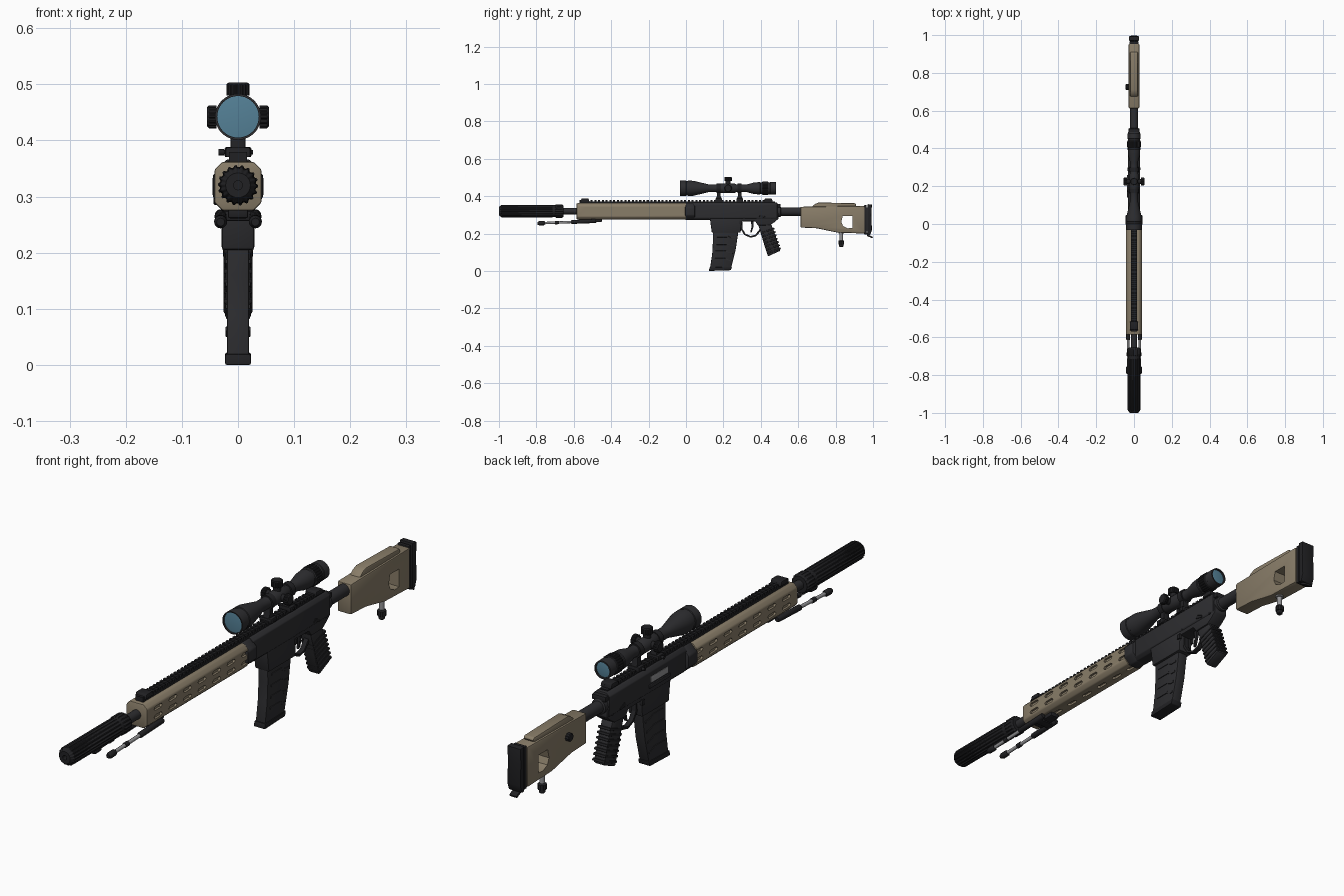
import bpy, bmesh, math
from mathutils import Vector, Matrix


def material(name, rgb):
    m = bpy.data.materials.new(name)
    m.diffuse_color = (*rgb, 1)
    return m


DARK = material("dark_polymer", (0.026, 0.026, 0.029))
BLACK = material("black_metal", (0.015, 0.015, 0.017))
TAN = material("tan_coating", (0.25, 0.205, 0.14))
STEEL = material("steel", (0.3, 0.3, 0.31))
GLASS = material("lens_glass", (0.09, 0.22, 0.31))


def smooth(o):
    bpy.ops.object.select_all(action='DESELECT')
    o.select_set(True)
    bpy.context.view_layer.objects.active = o
    bpy.ops.object.shade_smooth_by_angle(angle=math.radians(35))


def finish(name, bm, mat, bevel=0.0, segs=2):
    bmesh.ops.recalc_face_normals(bm, faces=bm.faces)
    if bevel:
        edges = [e for e in bm.edges if e.calc_face_angle(0) > math.radians(30)]
        bmesh.ops.bevel(bm, geom=edges, offset=bevel, segments=segs, profile=0.5,
                        affect='EDGES', clamp_overlap=True)
    me = bpy.data.meshes.new(name)
    bm.to_mesh(me)
    bm.free()
    me.materials.append(mat)
    o = bpy.data.objects.new(name, me)
    bpy.context.collection.objects.link(o)
    smooth(o)
    return o


def add_prism(bm, pts, a, b, axis='x'):
    place = {'x': lambda t, u, v: (t, u, v), 'y': lambda t, u, v: (u, t, v),
             'z': lambda t, u, v: (u, v, t)}[axis]
    lo, hi = ([bm.verts.new(place(t, u, v)) for u, v in pts] for t in (a, b))
    bm.faces.new(lo)
    bm.faces.new(hi[::-1])
    for i in range(len(pts)):
        j = (i + 1) % len(pts)
        bm.faces.new((lo[i], lo[j], hi[j], hi[i]))


def prism(name, pts, a, b, mat, axis='x', bevel=0.0, segs=2):
    bm = bmesh.new()
    add_prism(bm, pts, a, b, axis)
    return finish(name, bm, mat, bevel, segs)


def rect(u0, u1, v0, v1):
    return [(u0, v0), (u1, v0), (u1, v1), (u0, v1)]


def octagon(w, z0, z1, c):
    return [(-w, z0 + c), (-w + c, z0), (w - c, z0), (w, z0 + c),
            (w, z1 - c), (w - c, z1), (-w + c, z1), (-w, z1 - c)]


def lathe(name, origin, direction, prof, mat, n=32, flutes=0, depth=0.1):
    """Revolve (distance, radius[, fluted]) rows about a direction."""
    rot = Matrix.Translation(origin) @ Vector(direction).to_track_quat('Z', 'Y').to_matrix().to_4x4()
    n = flutes * 4 if flutes else n
    bm = bmesh.new()
    rings = []
    for t, r, *f in prof:
        ring = []
        for i in range(n):
            a = 2 * math.pi * i / n
            q = r * (1 - depth) if f and i % 4 > 1 else r
            ring.append(bm.verts.new(rot @ Vector((q * math.cos(a), q * math.sin(a), t))))
        rings.append(ring)
    for p, q in zip(rings, rings[1:]):
        for i in range(n):
            bm.faces.new((p[i], p[(i + 1) % n], q[(i + 1) % n], q[i]))
    bm.faces.new(rings[0])
    bm.faces.new(rings[-1])
    return finish(name, bm, mat)


def cut(target, cutter_bm):
    cutter = finish("cutter", cutter_bm, target.data.materials[0])
    cutter.hide_render = True
    mod = target.modifiers.new("cut", 'BOOLEAN')
    mod.operation, mod.object, mod.solver = 'DIFFERENCE', cutter, 'EXACT'
    dg = bpy.context.evaluated_depsgraph_get()
    target.data = bpy.data.meshes.new_from_object(target.evaluated_get(dg))
    target.modifiers.clear()
    bpy.data.objects.remove(cutter)
    smooth(target)


Y = (0, 1, 0)
# Suppressor and barrel
lathe("suppressor", (0, -1, 0.32), Y,
      [(0.02, 0.008), (0, 0.008), (0, 0.022), (0.008, 0.029, 1), (0.016, 0.034, 1), (0.285, 0.034, 1),
       (0.29, 0.032), (0.3, 0.032), (0.305, 0.036, 1), (0.338, 0.036, 1), (0.345, 0.03)],
      BLACK, flutes=18, depth=0.1)
lathe("barrel", (0, -0.67, 0.32), Y, [(0, 0.017), (0.1, 0.017)], DARK)

# Handguard with slotted sides and underside
guard = prism("handguard", octagon(0.042, 0.275, 0.362, 0.014), -0.585, 0.0, TAN, 'y', 0.004)
bm = bmesh.new()


def slot(y, v):
    h, r = 0.024, 0.007
    return [(y - h, v), (y - h + r, v - r), (y + h - r, v - r), (y + h, v), (y + h - r, v + r), (y - h + r, v + r)]


for i in range(7):
    y = -0.52 + i * 0.0842
    for z in (0.334, 0.303):
        add_prism(bm, slot(y, z), 0.034, 0.06)
        add_prism(bm, slot(y, z), -0.06, -0.034)
    add_prism(bm, [(v, u) for u, v in slot(y, 0)], 0.26, 0.283, 'z')
cut(guard, bm)
prism("handguard_collar", octagon(0.045, 0.272, 0.364, 0.026), -0.005, 0.048, DARK, 'y', 0.005)

# Top rail with regular teeth, and folded front sight
teeth = [(0.475, 0.358), (-0.57, 0.358)]
for i in range(52):
    y = -0.57 + i * 0.02
    teeth += [(y, 0.37), (y, 0.379), (y + 0.011, 0.379), (y + 0.011, 0.37)]
teeth.append((0.475, 0.37))
prism("top_rail", teeth, -0.016, 0.016, BLACK)
for y, n in ((-0.54, "front"), (0.44, "rear")):
    prism(n + "_sight_base", [(y - 0.024, 0.37), (y + 0.024, 0.37), (y + 0.018, 0.387), (y - 0.018, 0.387)],
          -0.022, 0.022, BLACK, bevel=0.003)

# Receiver
prism("upper_receiver", octagon(0.032, 0.272, 0.366, 0.012), 0.04, 0.488, DARK, 'y', 0.003)
prism("lower_receiver", [(0.06, 0.31), (0.495, 0.31), (0.495, 0.28), (0.475, 0.262), (0.45, 0.245),
                         (0.385, 0.243), (0.37, 0.265), (0.29, 0.265), (0.14, 0.275), (0.08, 0.283)],
      -0.028, 0.028, DARK, bevel=0.004)
prism("magazine_well", [(0.125, 0.3), (0.3, 0.3), (0.292, 0.205), (0.138, 0.205)], -0.029, 0.029, DARK, bevel=0.005)
prism("ejection_port", rect(0.15, 0.25, 0.316, 0.338), -0.0335, -0.03, STEEL, bevel=0.001)
prism("port_cover", rect(0.14, 0.26, 0.298, 0.311), -0.037, -0.03, DARK, bevel=0.002)
prism("charging_handle", rect(-0.028, 0.028, 0.47, 0.505), 0.338, 0.358, BLACK, 'z', 0.004)
for s, side in ((1, "right"), (-1, "left")):
    X = (s, 0, 0)
    lathe(side + "_front_pin", (s * 0.02, 0.31, 0.288), X, [(0, 0.007), (0.011, 0.007), (0.012, 0.005)], BLACK, 16)
    lathe(side + "_rear_pin", (s * 0.02, 0.465, 0.285), X, [(0, 0.007), (0.011, 0.007), (0.012, 0.005)], BLACK, 16)
    prism(side + "_selector", [(0.39, 0.29), (0.425, 0.282), (0.427, 0.29), (0.4, 0.302)],
          s * 0.025, s * 0.034, BLACK, bevel=0.001)
    prism(side + "_magazine_release", rect(0.285, 0.3, 0.25, 0.27), s * 0.022, s * 0.034, BLACK, bevel=0.002)

# Magazine with slanted ribs
prism("magazine", [(0.142, 0.26), (0.282, 0.26), (0.277, 0.19), (0.265, 0.11), (0.24, 0.012),
                   (0.128, 0.012), (0.14, 0.09), (0.144, 0.16)], -0.02, 0.02, DARK, bevel=0.004)
prism("magazine_base", [(0.122, 0), (0.24, 0.004), (0.246, 0.022), (0.126, 0.019)], -0.023, 0.023, BLACK, bevel=0.003)
for i in range(4):
    z, y = 0.06 + i * 0.04, 0.155 + i * 0.003
    prism("magazine_rib_%d" % i, [(y, z), (y + 0.055, z), (y + 0.075, z - 0.01), (y + 0.088 + i * 0.004, z - 0.01),
                                  (y + 0.088 + i * 0.004, z - 0.002), (y + 0.077, z - 0.002),
                                  (y + 0.057, z + 0.008), (y, z + 0.008)], -0.0225, 0.0225, DARK, bevel=0.001)

# Trigger and guard
prism("trigger_guard", [(0.293, 0.262), (0.293, 0.222), (0.312, 0.192), (0.345, 0.178), (0.375, 0.185), (0.405, 0.22),
                        (0.395, 0.225), (0.37, 0.193), (0.345, 0.187), (0.318, 0.199), (0.302, 0.225), (0.302, 0.262)],
      -0.009, 0.009, BLACK, bevel=0.001)
prism("trigger", [(0.345, 0.27), (0.362, 0.27), (0.362, 0.24), (0.352, 0.208), (0.343, 0.204), (0.351, 0.24)],
      -0.005, 0.005, BLACK, bevel=0.001)

# Pistol grip with wrap-around ribs
prism("pistol_grip", [(0.385, 0.25), (0.455, 0.25), (0.47, 0.215), (0.505, 0.108), (0.438, 0.078),
                      (0.412, 0.16), (0.396, 0.215)], -0.023, 0.023, DARK, bevel=0.007)
for i in range(7):
    y, z = 0.4 + i * 0.0055, 0.206 - i * 0.0178
    prism("grip_rib_%d" % i, [(y - 0.002, z), (y + 0.072, z + 0.026), (y + 0.075, z + 0.017), (y + 0.001, z - 0.009)],
          -0.0255, 0.0255, BLACK, bevel=0.003)

# Buffer tube and stock
lathe("buffer_tube", (0, 0.48, 0.317), Y, [(0, 0.028), (0.025, 0.028), (0.028, 0.022), (0.15, 0.022)], DARK)
stock = prism("stock", [(0.612, 0.343), (0.955, 0.348), (0.955, 0.2), (0.81, 0.205), (0.7, 0.228), (0.612, 0.232)],
              -0.028, 0.028, TAN, bevel=0.006)
bm = bmesh.new()
add_prism(bm, [(0.838, 0.295), (0.89, 0.295), (0.89, 0.23), (0.865, 0.228), (0.84, 0.24), (0.83, 0.262)], -0.05, 0.05)
cut(stock, bm)
prism("cheek_rest", [(0.67, 0.34), (0.69, 0.358), (0.71, 0.366), (0.905, 0.362), (0.912, 0.353), (0.9, 0.34)],
      -0.021, 0.021, TAN, bevel=0.005)
lathe("cheek_knob", (-0.02, 0.725, 0.3), (-1, 0, 0), [(0, 0.008), (0.01, 0.008), (0.01, 0.015, 1), (0.022, 0.015, 1),
                                                     (0.024, 0.012)], BLACK, flutes=10)
prism("butt_plate", rect(0.952, 0.966, 0.196, 0.352), -0.024, 0.024, BLACK, bevel=0.003)
prism("butt_pad", [(0.97, 0.192), (0.985, 0.192), (0.994, 0.22), (0.991, 0.3), (0.994, 0.355), (0.97, 0.357)],
      -0.027, 0.027, BLACK, bevel=0.003)
prism("butt_pad_core", rect(0.96, 0.975, 0.21, 0.34), -0.02, 0.02, DARK)
prism("butt_hook", [(0.962, 0.205), (0.972, 0.205), (0.976, 0.194), (1.0, 0.182), (0.996, 0.174), (0.968, 0.187)],
      -0.015, 0.015, BLACK, bevel=0.002)
lathe("monopod_post", (0, 0.83, 0.215), (0, 0, -1), [(0, 0.015), (0.016, 0.015), (0.016, 0.009), (0.065, 0.009)], STEEL, 20)
lathe("monopod_foot", (0, 0.83, 0.164), (0, 0, -1), [(0, 0.01), (0.004, 0.016, 1), (0.022, 0.016, 1), (0.023, 0.011),
                                                   (0.033, 0.011), (0.036, 0.008)], BLACK, flutes=10)

# Telescopic sight
S = (0, 0, 0.442)
lathe("scope_body", S, Y,
      [(-0.02, 0.037), (-0.032, 0.037), (-0.032, 0.041), (0.0, 0.041), (0.002, 0.039), (0.01, 0.039), (0.012, 0.041),
       (0.04, 0.04), (0.12, 0.021), (0.18, 0.0205), (0.19, 0.025), (0.26, 0.025), (0.27, 0.0205), (0.325, 0.0205),
       (0.365, 0.031), (0.395, 0.033), (0.397, 0.03), (0.405, 0.03), (0.407, 0.033), (0.44, 0.034), (0.442, 0.032),
       (0.45, 0.032), (0.452, 0.034), (0.482, 0.033), (0.482, 0.028), (0.472, 0.028)], DARK, 40)
lathe("scope_front_lens", S, Y, [(-0.028, 0.02), (-0.026, 0.0372), (-0.018, 0.0372)], GLASS, 40)
lathe("scope_rear_lens", S, Y, [(0.46, 0.0282), (0.476, 0.0282), (0.478, 0.015)], GLASS, 40)
lathe("scope_zoom_ring", S, Y, [(0.408, 0.033, 1), (0.408, 0.036, 1), (0.438, 0.036, 1), (0.438, 0.033, 1)],
      BLACK, flutes=24, depth=0.06)
for name, d, end in (("top", (0, 0, 1), 0.061), ("right", (1, 0, 0), 0.055), ("left", (-1, 0, 0), 0.055)):
    lathe(name + "_turret", (0, 0.225, 0.442), d,
          [(0.015, 0.013), (0.038, 0.013), (0.038, 0.0205, 1), (end - 0.003, 0.0205, 1), (end, 0.017)],
          BLACK, flutes=14)

# Scope mounts
for i, y in enumerate((0.175, 0.287)):
    prism("mount_clamp_%d" % i, rect(-0.024, 0.024, 0.37, 0.388), y - 0.018, y + 0.018, BLACK, 'y', 0.003)
    prism("mount_post_%d" % i, [(y - 0.017, 0.385), (y + 0.017, 0.385), (y + 0.01, 0.4), (y + 0.01, 0.43),
                                (y - 0.01, 0.43), (y - 0.01, 0.4)], -0.013, 0.013, BLACK, bevel=0.002)
    lathe("mount_ring_%d" % i, (0, y - 0.011, 0.442), Y, [(0, 0.02), (0, 0.026), (0.022, 0.026), (0.022, 0.02)], BLACK)
    lathe("mount_bolt_%d" % i, (0.027, y, 0.379), (-1, 0, 0), [(0, 0.004), (0.052, 0.004), (0.052, 0.006),
                                                             (0.062, 0.006)], BLACK, 12)

# Folded bipod
prism("bipod_mount", rect(-0.55, -0.45, 0.261, 0.279), -0.018, 0.018, BLACK, bevel=0.004)
prism("bipod_crossbar", rect(-0.53, -0.495, 0.256, 0.275), -0.038, 0.038, BLACK, bevel=0.005)
for s, side in ((1, "right"), (-1, "left")):
    d = (0, -0.3, -0.012)
    o = (s * 0.031, -0.48, 0.267)
    lathe(side + "_bipod_sleeve", o, d, [(0, 0.008), (0.005, 0.0105), (0.13, 0.0105), (0.135, 0.008)], BLACK, 20)
    lathe(side + "_bipod_leg", o, d, [(0.12, 0.0065), (0.29, 0.0065)], STEEL, 16)
    lathe(side + "_bipod_collar", o, d, [(0.2, 0.007), (0.2, 0.009), (0.22, 0.009), (0.22, 0.007)], BLACK, 16)
    lathe(side + "_bipod_foot", o, d, [(0.275, 0.008), (0.28, 0.0115), (0.305, 0.0115), (0.315, 0.007)], BLACK, 20)
